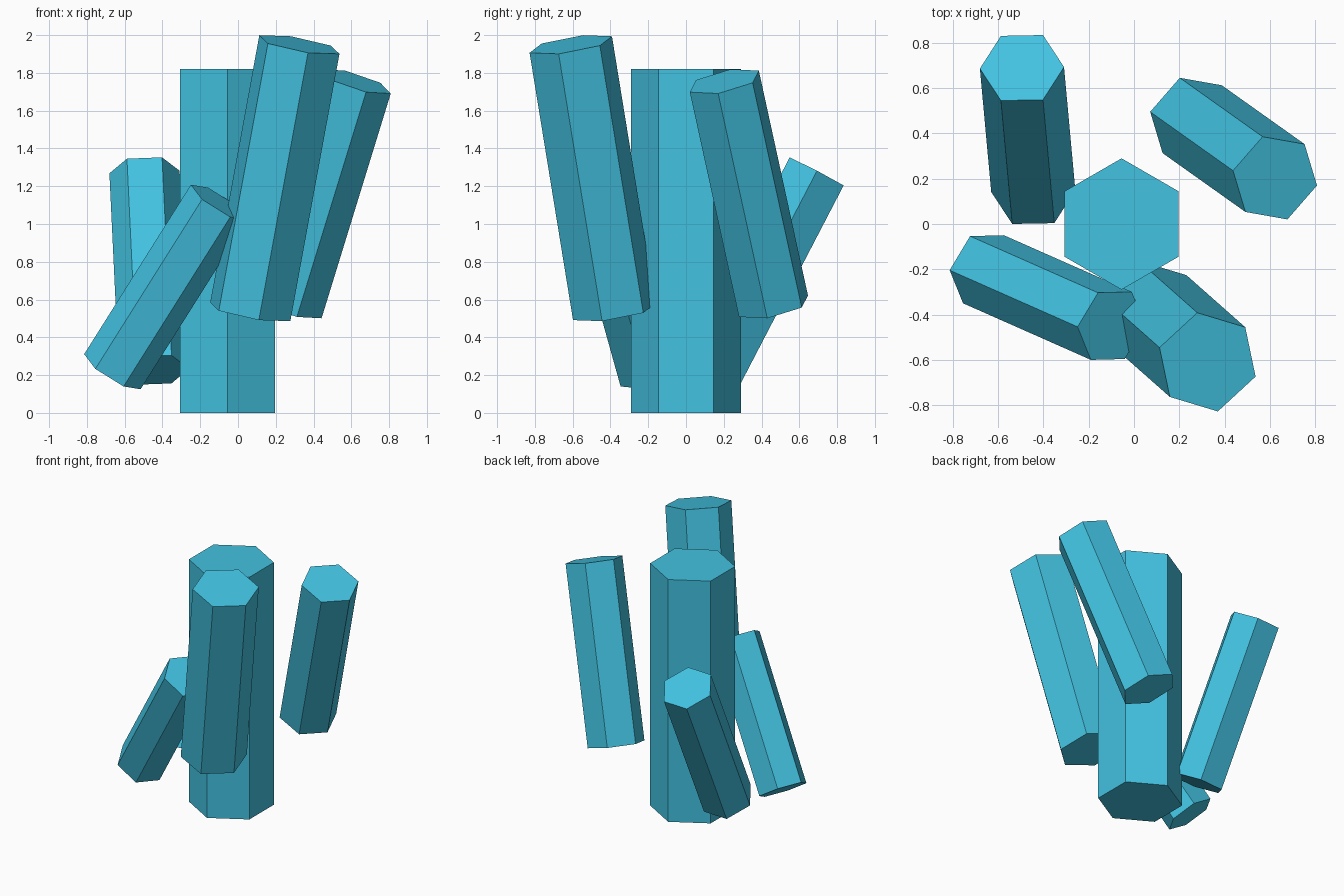
import bpy, bmesh, math
from mathutils import Vector

if "Cube" in bpy.data.objects:
    bpy.data.objects.remove(bpy.data.objects["Cube"])

# One flat crystal colour
mat = bpy.data.materials.new("crystal_blue")
mat.diffuse_color = (0.055, 0.54, 0.75, 1.0)
mat.use_nodes = True
mat.node_tree.nodes["Principled BSDF"].inputs["Base Color"].default_value = mat.diffuse_color


def crystal(name, base, top, radius, corner):
    """Six-sided column from base centre to top centre; 'corner' points at one corner."""
    base, top = Vector(base), Vector(top)
    axis = (top - base).normalized()
    u = Vector(corner)
    u = (u - axis * u.dot(axis)).normalized()
    v = axis.cross(u)
    bm = bmesh.new()
    rings = []
    for centre in (base, top):
        rings.append([bm.verts.new(centre + radius * (u * math.cos(a) + v * math.sin(a)))
                      for a in (i * math.pi / 3 for i in range(6))])
    low, high = rings
    bm.faces.new(low[::-1])
    bm.faces.new(high)
    for i in range(6):
        j = (i + 1) % 6
        bm.faces.new((low[i], low[j], high[j], high[i]))
    mesh = bpy.data.meshes.new(name)
    bm.to_mesh(mesh)
    bm.free()
    mesh.materials.append(mat)
    obj = bpy.data.objects.new(name, mesh)
    bpy.context.collection.objects.link(obj)


# Upright central column
crystal("centre_crystal", (-0.055, 0, 0), (-0.055, 0, 1.82), 0.29, (0, 1, 0))

# Leaning columns around it
crystal("back_left_crystal", (-0.445, 0.145, 0.227), (-0.495, 0.69, 1.275), 0.186, (1, 0, 0))
crystal("front_left_crystal", (-0.665, -0.20, 0.218), (-0.10, -0.45, 1.115), 0.176, (-0.09, -0.15, 0.015))
crystal("front_right_crystal", (0.065, -0.38, 0.535), (0.325, -0.61, 1.95), 0.227, (-0.215, 0.065, 0.05))
crystal("back_right_crystal", (0.257, 0.463, 0.565), (0.623, 0.203, 1.755), 0.199, (0.187, -0.033, -0.065))
